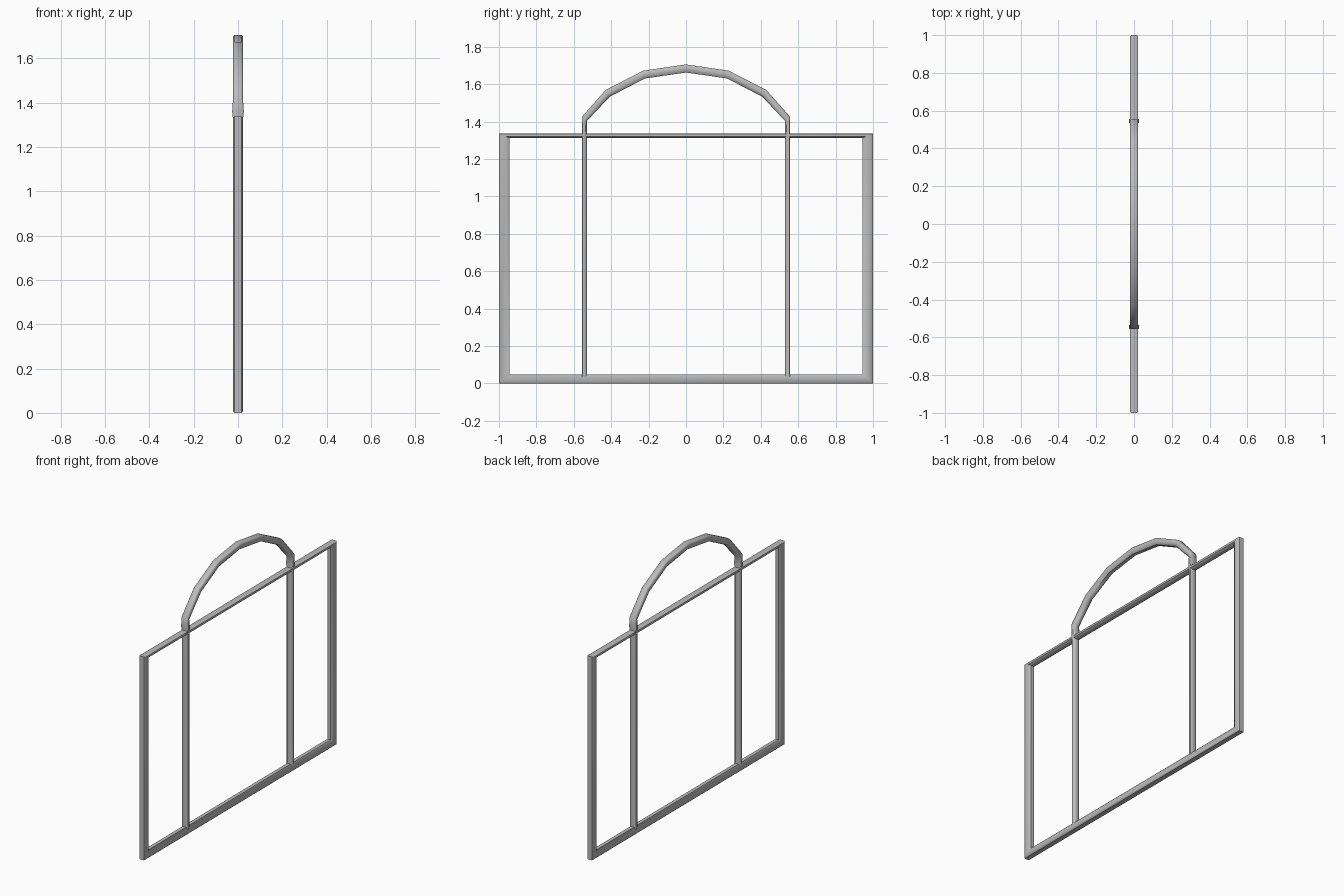
import bpy, bmesh, math

if "Cube" in bpy.data.objects:
    bpy.data.objects.remove(bpy.data.objects["Cube"])

metal = bpy.data.materials.new("grey metal")
metal.diffuse_color = (0.5, 0.5, 0.5, 1)
metal.use_nodes = True
metal.node_tree.nodes["Principled BSDF"].inputs["Base Color"].default_value = metal.diffuse_color

# bar cross-section: (fraction from outer to inner edge, x)
SECTION = [(0, -.016), (.15, -.022), (.7, -.022), (1, -.012),
           (1, .012), (.7, .022), (.15, .022), (0, .016)]


def bar(name, outer, inner, closed, widen=()):
    """Sweep the section along paired outer / inner (y, z) outlines."""
    bm = bmesh.new()
    rings = []
    for i, (o, n) in enumerate(zip(outer, inner)):
        k = 1.2 if i in widen else 1
        rings.append([bm.verts.new((x * k, o[0] + (n[0] - o[0]) * u,
                                    o[1] + (n[1] - o[1]) * u)) for u, x in SECTION])
    s = len(SECTION)
    pairs = list(zip(rings, rings[1:]))
    if closed:
        pairs.append((rings[-1], rings[0]))
    else:
        bm.faces.new(rings[0])
        bm.faces.new(rings[-1])
    for a, b in pairs:
        for j in range(s):
            bm.faces.new((a[j], a[(j + 1) % s], b[(j + 1) % s], b[j]))
    bmesh.ops.recalc_face_normals(bm, faces=bm.faces)
    me = bpy.data.meshes.new(name)
    bm.to_mesh(me)
    bm.free()
    me.materials.append(metal)
    ob = bpy.data.objects.new(name, me)
    bpy.context.collection.objects.link(ob)
    bpy.context.view_layer.objects.active = ob
    ob.select_set(True)
    bpy.ops.object.shade_smooth_by_angle(angle=math.radians(50))
    ob.select_set(False)


def mirrored(half):
    """Extend a half outline ending at y = 0 to the other side."""
    return half + [(-y, z) for y, z in half[-2::-1]]


# rectangular outer frame with mitred corners
bar("outer_frame",
    [(-1, 0), (1, 0), (1, 1.337), (-1, 1.337)],
    [(-.945, .048), (.945, .048), (.945, 1.312), (-.945, 1.312)], True)

# inner posts that run up into the faceted arch
bar("posts_and_arch",
    mirrored([(.557, .03), (.557, 1.32), (.557, 1.36), (.557, 1.425),
              (.43, 1.568), (.228, 1.672), (0, 1.705)]),
    mirrored([(.528, .03), (.528, 1.32), (.528, 1.36), (.53, 1.403),
              (.407, 1.533), (.22, 1.63), (0, 1.662)]), False, widen=(2, 10))
